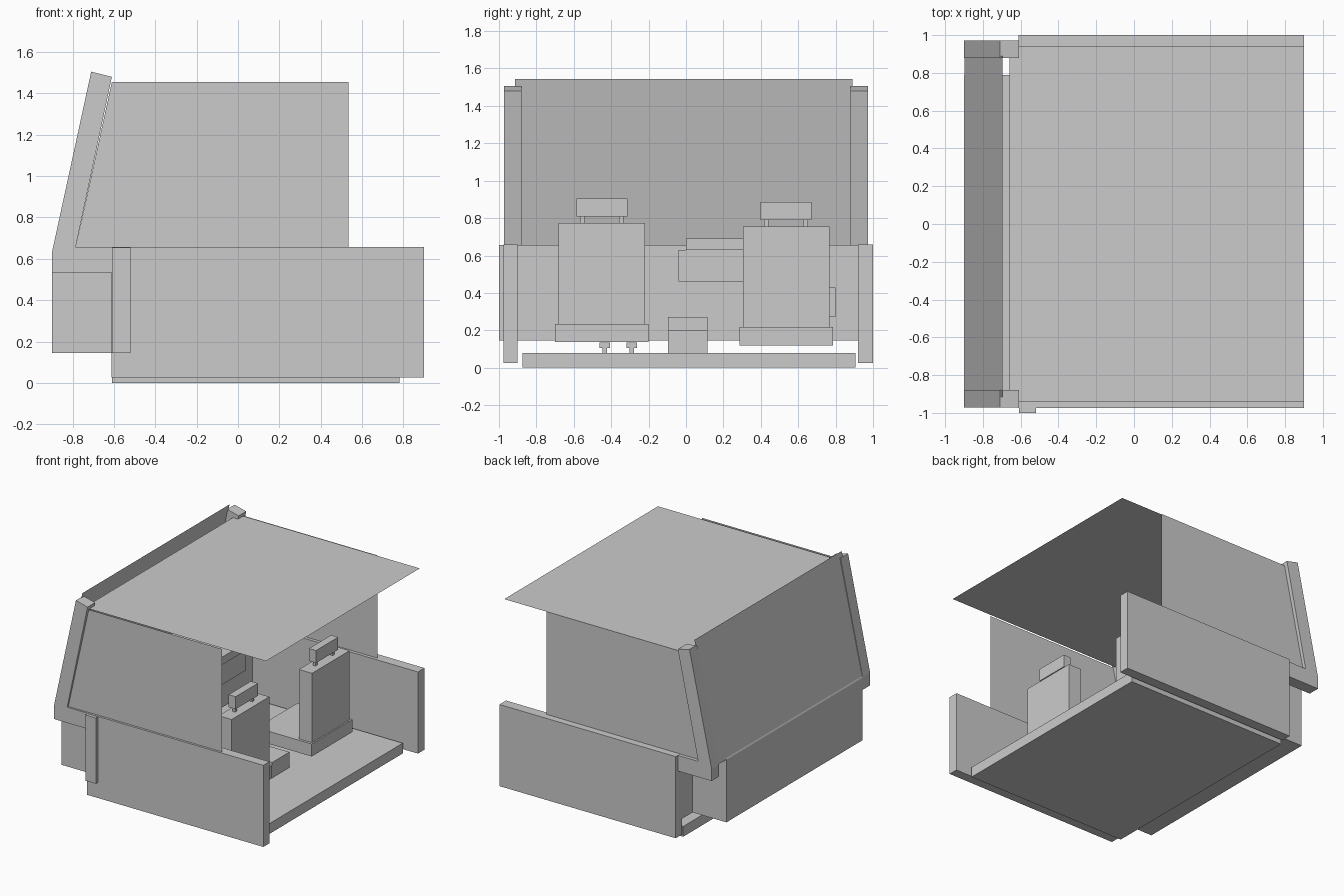
import bpy, bmesh, math

if "Cube" in bpy.data.objects:
    bpy.data.objects.remove(bpy.data.objects["Cube"])

grey = bpy.data.materials.new("plain grey")
grey.diffuse_color = (0.6, 0.6, 0.6, 1)
grey.use_nodes = True
grey.node_tree.nodes["Principled BSDF"].inputs["Base Color"].default_value = grey.diffuse_color


def finish(name, bm):
    me = bpy.data.meshes.new(name)
    bmesh.ops.recalc_face_normals(bm, faces=bm.faces)
    bm.to_mesh(me)
    bm.free()
    me.materials.append(grey)
    ob = bpy.data.objects.new(name, me)
    bpy.context.collection.objects.link(ob)
    return ob


def prism(name, profile, y0, y1):
    """Extrude an x-z profile along y."""
    bm = bmesh.new()
    face = bm.faces.new([bm.verts.new((x, y0, z)) for x, z in profile])
    new = bmesh.ops.extrude_face_region(bm, geom=[face])["geom"]
    moved = [v for v in new if isinstance(v, bmesh.types.BMVert)]
    bmesh.ops.translate(bm, verts=moved, vec=(0, y1 - y0, 0))
    return finish(name, bm)


def box(name, x, y, z):
    return prism(name, [(x[0], z[0]), (x[1], z[0]), (x[1], z[1]), (x[0], z[1])], *y)


def sheet(name, points):
    bm = bmesh.new()
    bm.faces.new([bm.verts.new(p) for p in points])
    return finish(name, bm)


# Floor, firewall and nose
box("floor", (-0.61, 0.78), (-0.875, 0.905), (0, 0.08))
box("firewall", (-0.61, -0.52), (-1.0, 0.93), (0.145, 0.655))
prism("nose_panel", [(-0.9, 0.145), (-0.9, 0.63), (-0.89, 0.65), (-0.61, 0.65), (-0.61, 0.145)],
      -0.88, 0.79)

# Lower side walls
box("left_side_wall", (-0.612, 0.9), (-0.975, -0.9), (0.025, 0.658))
box("right_side_wall", (-0.612, 0.9), (0.92, 1.0), (0.025, 0.658))

# Windscreen pillars with their forward feet
pillar = [(-0.61, 0.535), (-0.9, 0.535), (-0.9, 0.63), (-0.71, 1.505),
          (-0.61, 1.48), (-0.785, 0.657), (-0.61, 0.657)]
prism("left_pillar", pillar, -0.972, -0.88)
prism("right_pillar", pillar, 0.88, 0.972)

# Thin sheets: windscreen, roof, side windows
sheet("windscreen", [(-0.897, -0.915, 0.63), (-0.897, 0.89, 0.63),
                     (-0.695, 0.89, 1.543), (-0.695, -0.915, 1.543)])
sheet("roof", [(-0.66, -0.942, 1.453), (0.9, -0.942, 1.453),
               (0.9, 0.942, 1.453), (-0.66, 0.942, 1.453)])
for side, y in (("left", -0.958), ("right", 0.945)):
    sheet(side + "_window", [(-0.785, y, 0.657), (0.535, y, 0.657),
                             (0.535, y, 1.455), (-0.61, y, 1.455)])

# Seats
for side, y, dz in (("left", -0.45, 0.018), ("right", 0.535, 0)):
    box(side + "_seat_base", (-0.04, 0.433), (y - 0.25, y + 0.25), (0.12 + dz, 0.217 + dz))
    box(side + "_seat_back", (0.31, 0.422), (y - 0.231, y + 0.231), (0.217 + dz, 0.755 + dz))
    box(side + "_headrest", (0.33, 0.39), (y - 0.136, y + 0.136), (0.79 + dz, 0.887 + dz))
    for i, d in enumerate((-0.105, 0.105)):
        box(f"{side}_headrest_post_{i}", (0.35, 0.372), (y + d - 0.012, y + d + 0.012),
            (0.755 + dz, 0.79 + dz))
box("seat_side_pad", (0.0, 0.28), (0.75, 0.8), (0.27, 0.43))

# Centre console
box("console_base", (-0.2, 0.36), (-0.095, 0.115), (0.08, 0.2))
box("console_top", (-0.2, 0.15), (-0.095, 0.115), (0.2, 0.27))

# Dashboard box with raised lid
box("dash_box", (-0.52, -0.35), (-0.04, 0.6), (0.46, 0.63))
box("dash_lid", (-0.6, -0.33), (0.0, 0.6), (0.63, 0.69))

# Pedals
for i, y in enumerate((-0.435, -0.29)):
    box(f"pedal_{i}", (-0.42, -0.39), (y - 0.028, y + 0.028), (0.105, 0.135))
    box(f"pedal_stem_{i}", (-0.415, -0.395), (y - 0.012, y + 0.012), (0.08, 0.105))
